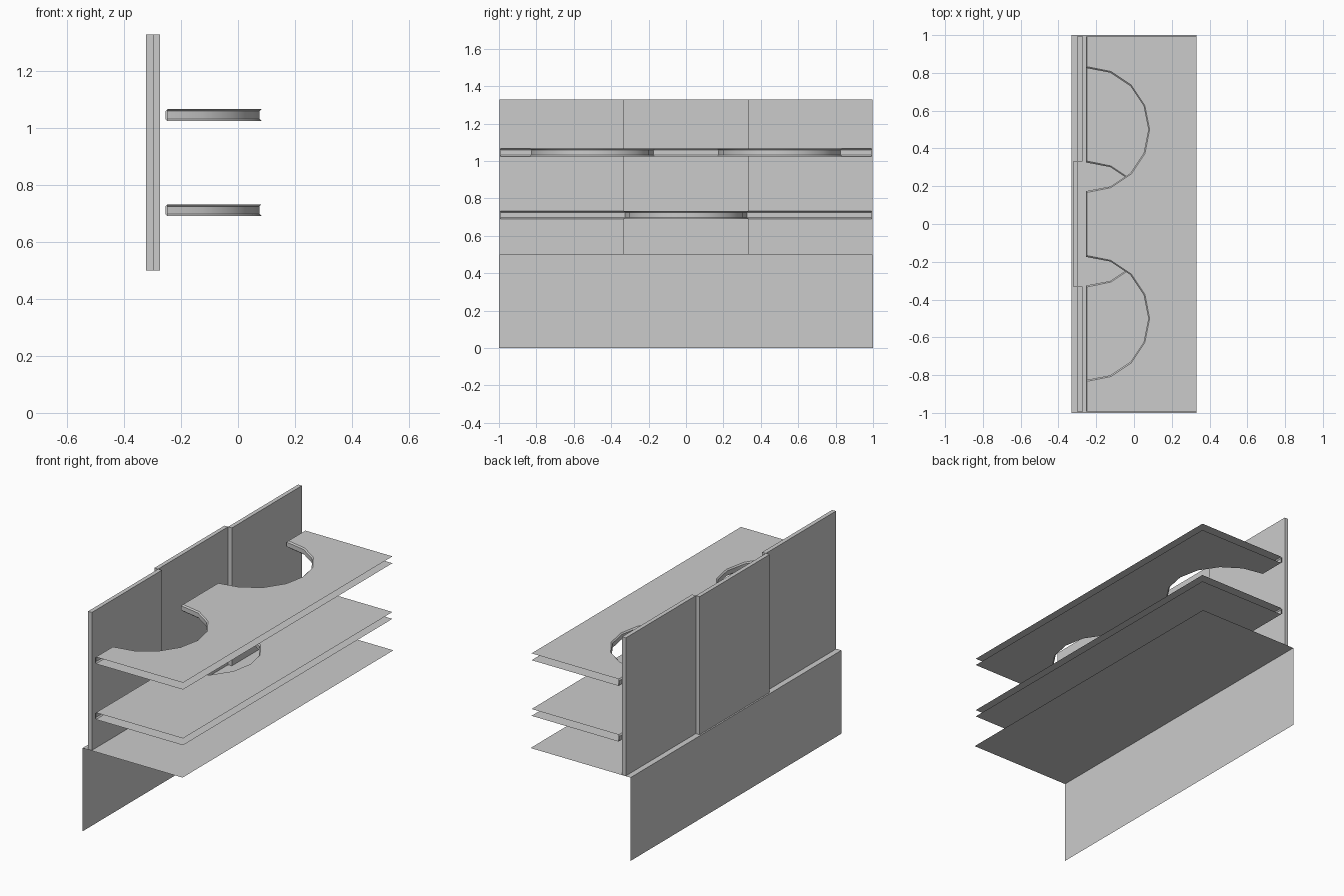
import bpy, bmesh
from math import sin, cos, pi, radians

if "Cube" in bpy.data.objects:
    bpy.data.objects.remove(bpy.data.objects["Cube"])


def make_object(name, bm):
    bmesh.ops.recalc_face_normals(bm, faces=bm.faces)
    mesh = bpy.data.meshes.new(name)
    bm.to_mesh(mesh)
    bm.free()
    ob = bpy.data.objects.new(name, mesh)
    bpy.context.collection.objects.link(ob)
    return ob


def box(name, lo, hi):
    bm = bmesh.new()
    bmesh.ops.create_cube(bm, size=1)
    for v in bm.verts:
        v.co = [l + (c + 0.5) * (h - l) for l, h, c in zip(lo, hi, v.co)]
    return make_object(name, bm)


def back_edge(centres, d, end_y=0.993, r=0.333, steps=8):
    """Back outline of a shelf with half-round cutouts, pushed out by d."""
    x0 = -0.248 - d
    pts = [(x0, -end_y)]
    for c in centres:
        for i in range(steps + 1):
            a = pi * i / steps
            x = x0 if i in (0, steps) else -0.25 + (r - d) * sin(a)
            pts.append((x, c - (r - d) * cos(a)))
    return pts + [(x0, end_y)]


def shelf(name, z, centres, thick=0.041):
    bm = bmesh.new()
    # chamfered edge band along the back and around the cutouts
    profile = [(0, 0), (0.007, 0.007), (0.007, thick - 0.007), (0, thick)]
    rings = [[bm.verts.new((x, y, z + h)) for x, y in back_edge(centres, d)]
             for d, h in profile]
    for a, b in zip(rings, rings[1:]):
        for i in range(len(a) - 1):
            bm.faces.new((a[i], a[i + 1], b[i + 1], b[i]))
    # small caps at the two ends of the band
    for k in (0, -1):
        bm.faces.new([r[k] for r in rings])
    # top and bottom sheets, open at the front and sides
    for ring, h in ((rings[0], 0), (rings[-1], thick)):
        corners = [bm.verts.new((0.33, y, z + h)) for y in (0.993, -0.993)]
        bm.faces.new(ring + corners)
    ob = make_object(name, bm)
    bpy.ops.object.select_all(action='DESELECT')
    ob.select_set(True)
    bpy.context.view_layer.objects.active = ob
    bpy.ops.object.shade_smooth_by_angle(angle=radians(30))


# counter top sheet with the back panel folded down from it
bm = bmesh.new()
path = [(0.332, 0.5), (-0.332, 0.5), (-0.332, 0)]
rows = [[bm.verts.new((x, y, z)) for y in (-1, 1)] for x, z in path]
for a, b in zip(rows, rows[1:]):
    bm.faces.new((a[0], a[1], b[1], b[0]))
make_object("counter_and_back_panel", bm)

# three staggered sliding back doors
for name, k, x in (("left_door", -1, -0.298), ("middle_door", 0, -0.323),
                   ("right_door", 1, -0.298)):
    w = 0.332
    box(name, (x, 2 * w * k - w, 0.5), (x + 0.025, 2 * w * k + w, 1.328))

# shelves
shelf("lower_shelf", 0.691, [0])
shelf("upper_shelf", 1.025, [-0.5, 0.5])
